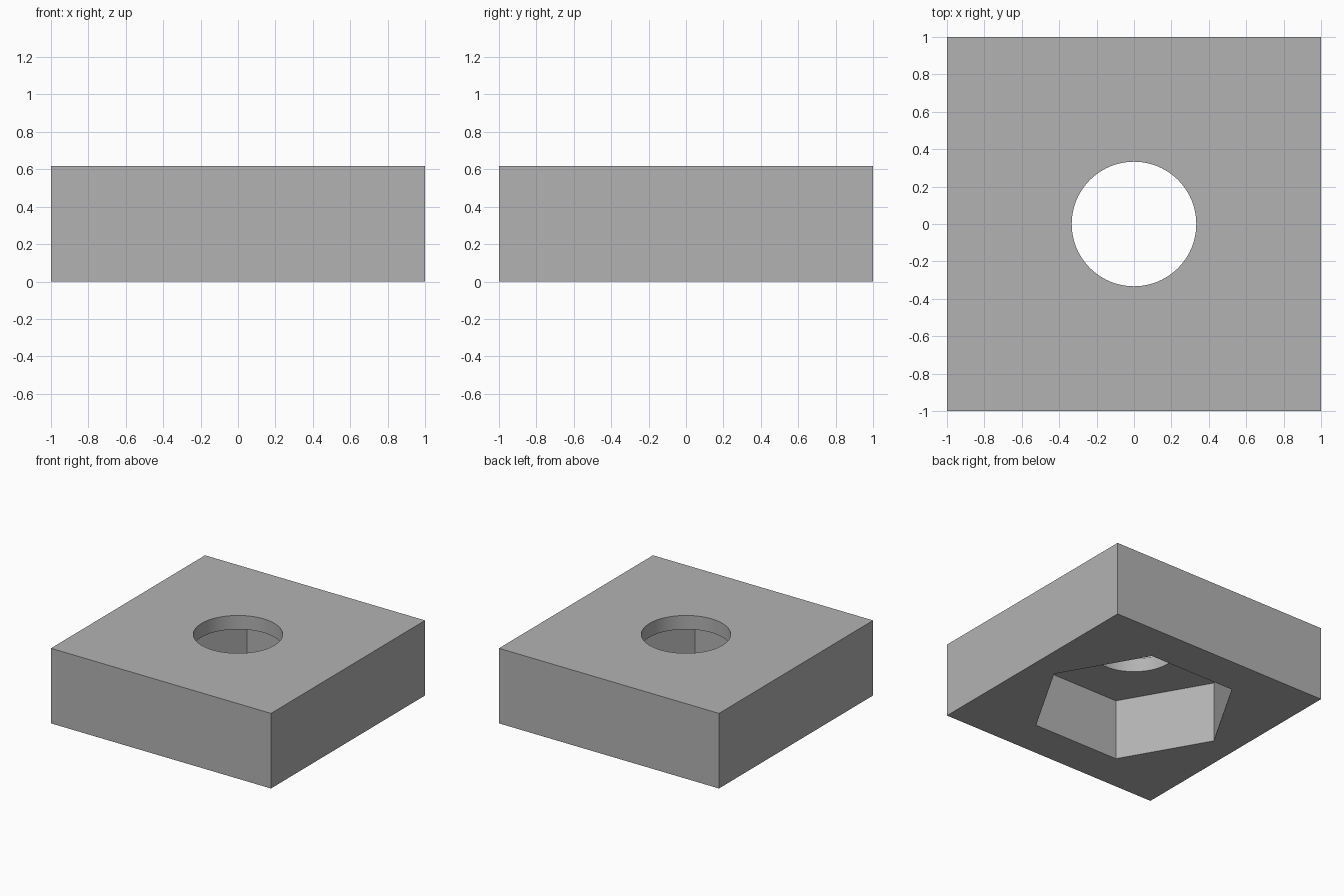
import bpy
import math

HEIGHT = 0.617       # plate thickness
POCKET_DEPTH = 0.503  # hexagonal recess, open at the bottom
POCKET_RADIUS = 0.785
HOLE_RADIUS = 0.333

default = bpy.data.objects.get("Cube")
if default:
    bpy.data.objects.remove(default, do_unlink=True)

# Single grey material
grey = bpy.data.materials.new("plain_grey")
grey.use_nodes = True
colour = (0.45, 0.45, 0.45, 1)
grey.diffuse_color = colour
grey.node_tree.nodes["Principled BSDF"].inputs["Base Color"].default_value = colour


def prism(name, sides, radius, bottom, top, turn=0.0):
    """Upright prism; its first corner lies at the given angle from +x."""
    bpy.ops.mesh.primitive_cylinder_add(
        vertices=sides, radius=radius, depth=top - bottom,
        location=(0, 0, (top + bottom) / 2), rotation=(0, 0, turn))
    obj = bpy.context.object
    obj.name = name
    bpy.ops.object.transform_apply(location=True, rotation=True, scale=True)
    obj.data.materials.append(grey)
    return obj


def cut(target, cutter):
    """Subtract the cutter from the target and remove the cutter."""
    cutter.hide_render = True
    mod = target.modifiers.new("cut", "BOOLEAN")
    mod.operation = "DIFFERENCE"
    mod.solver = "EXACT"
    mod.object = cutter
    bpy.context.view_layer.objects.active = target
    bpy.ops.object.modifier_apply(modifier=mod.name)
    bpy.data.objects.remove(cutter, do_unlink=True)


# Square plate
bpy.ops.mesh.primitive_cube_add(size=2, location=(0, 0, HEIGHT / 2))
plate = bpy.context.object
plate.name = "square_plate"
plate.scale.z = HEIGHT / 2
bpy.ops.object.transform_apply(location=True, rotation=True, scale=True)
plate.data.materials.append(grey)

# Hexagonal pocket from below, with corners on the x axis
cut(plate, prism("pocket_cutter", 6, POCKET_RADIUS, -0.2, POCKET_DEPTH, math.pi / 2))

# Round through hole
cut(plate, prism("hole_cutter", 96, HOLE_RADIUS, 0.2, HEIGHT + 0.2))

# Smooth the bore, keep the other edges sharp
bpy.ops.object.select_all(action="DESELECT")
plate.select_set(True)
bpy.context.view_layer.objects.active = plate
bpy.ops.object.shade_smooth_by_angle(angle=math.radians(30))
